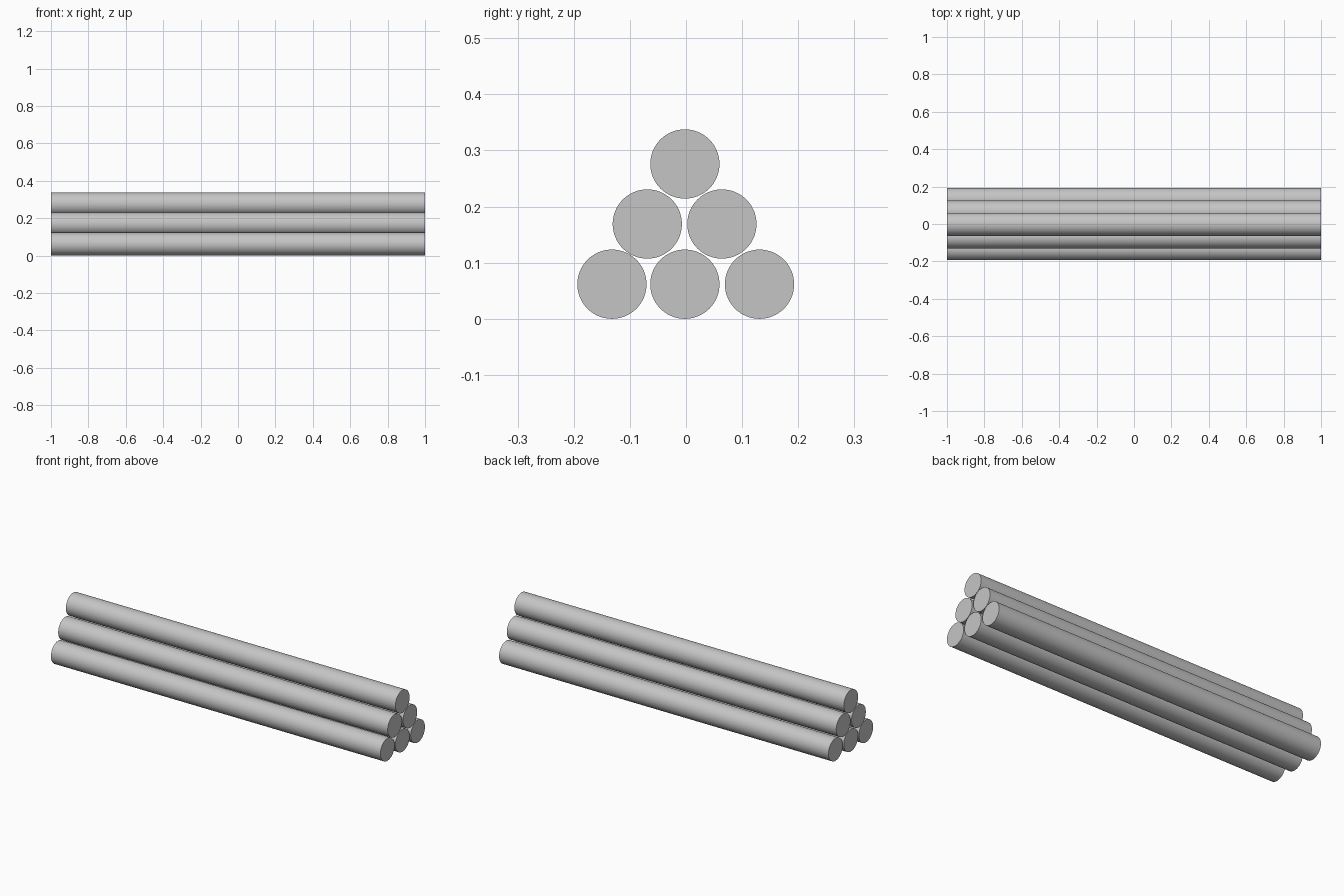
import bpy
import math

cube = bpy.data.objects.get("Cube")
if cube:
    bpy.data.objects.remove(cube, do_unlink=True)

RADIUS = 0.0617
LENGTH = 2.0

# Plain grey metal
grey = bpy.data.materials.new("grey metal")
grey.use_nodes = True
colour = (0.56, 0.56, 0.56, 1)
grey.diffuse_color = colour
grey.node_tree.nodes["Principled BSDF"].inputs["Base Color"].default_value = colour


def add_rod(name, y, z):
    bpy.ops.mesh.primitive_cylinder_add(
        vertices=64, radius=RADIUS, depth=LENGTH,
        location=(0, y, z), rotation=(0, math.pi / 2, 0))
    rod = bpy.context.object
    rod.name = name
    rod.data.materials.append(grey)
    bpy.ops.object.shade_smooth_by_angle(angle=math.radians(30))


# Stacked rows: row name, height of the centres, positions across
rows = [
    ("bottom", RADIUS, (-0.132, -0.002, 0.131)),
    ("middle", 0.169, (-0.069, 0.064)),
    ("top", 0.276, (-0.002,)),
]
for row, z, positions in rows:
    for number, y in enumerate(positions, 1):
        add_rod(f"{row}_rod_{number}", y, z)
